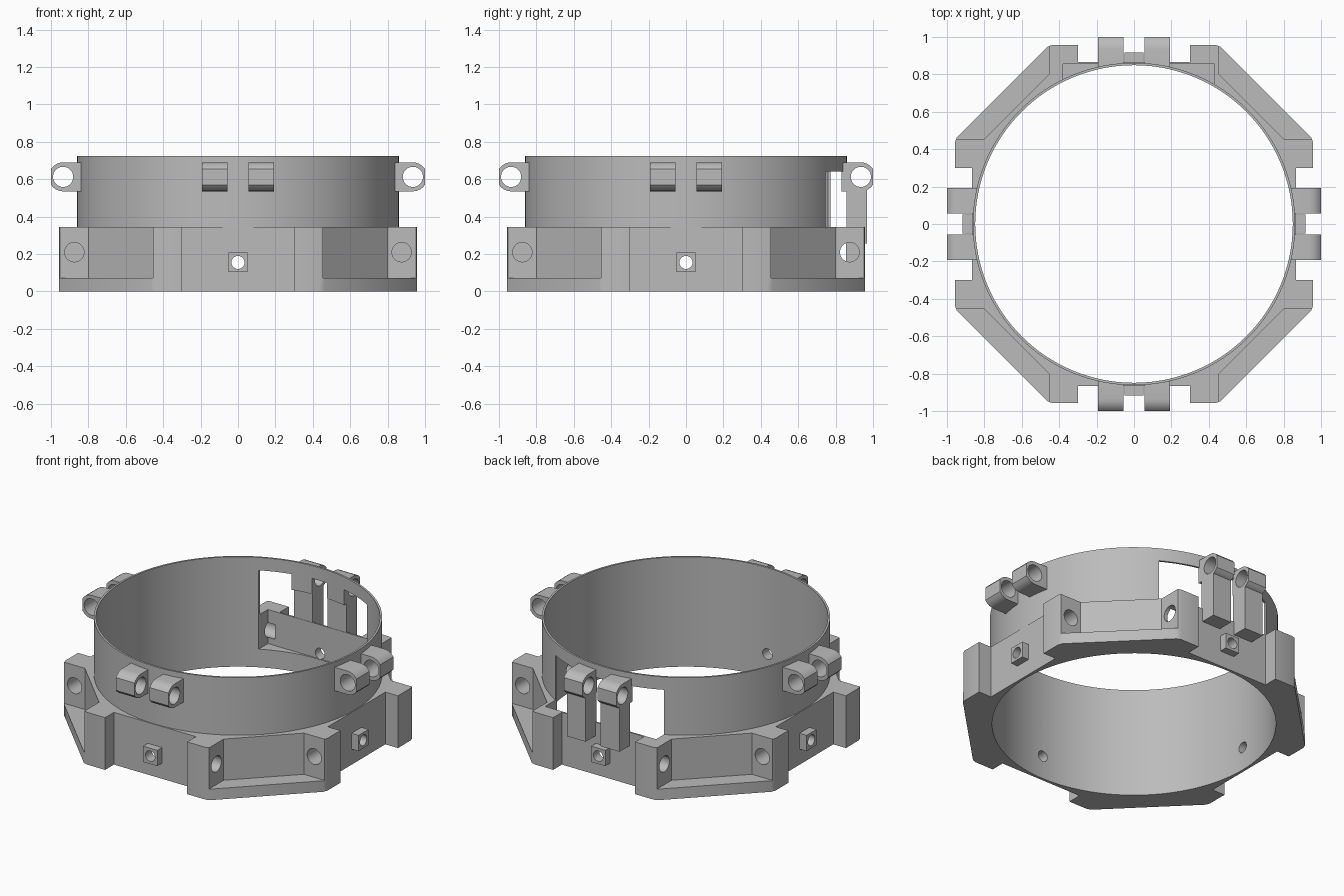
import bpy, bmesh, math
from mathutils import Matrix, Vector

if "Cube" in bpy.data.objects:
    bpy.data.objects.remove(bpy.data.objects["Cube"])

grey = bpy.data.materials.new("plain_grey")
grey.use_nodes = True
grey.diffuse_color = (0.5, 0.5, 0.5, 1)
grey.node_tree.nodes["Principled BSDF"].inputs["Base Color"].default_value = (0.5, 0.5, 0.5, 1)

TURNS = [Matrix.Rotation(math.pi / 2 * k, 4, 'Z') for k in range(4)]
# Axis maps: profile (u, v) extruded along z, x or y
ALONG = {
    'z': lambda u, v, w: Vector((u, v, w)),
    'x': lambda u, v, w: Vector((w, u, v)),
    'y': lambda u, v, w: Vector((u, w, v)),
}


def circle(u, v, r, n):
    return [(u + r * math.cos(2 * math.pi * i / n), v + r * math.sin(2 * math.pi * i / n))
            for i in range(n)]


def rect(u0, u1, v0, v1):
    return [(u0, v0), (u1, v0), (u1, v1), (u0, v1)]


def prism(bm, pts, lo, hi, axis='z', turns=(0,)):
    """Extrude a closed profile from lo to hi, repeated at quarter turns."""
    for k in turns:
        ends = [[bm.verts.new(TURNS[k] @ ALONG[axis](u, v, w)) for u, v in pts] for w in (lo, hi)]
        n = len(pts)
        bm.faces.new(ends[0][::-1])
        bm.faces.new(ends[1])
        for i in range(n):
            j = (i + 1) % n
            bm.faces.new((ends[0][i], ends[0][j], ends[1][j], ends[1][i]))


def make(name, build):
    bm = bmesh.new()
    build(bm)
    bmesh.ops.recalc_face_normals(bm, faces=bm.faces)
    mesh = bpy.data.meshes.new(name)
    bm.to_mesh(mesh)
    bm.free()
    mesh.materials.append(grey)
    ob = bpy.data.objects.new(name, mesh)
    bpy.context.scene.collection.objects.link(ob)
    return ob


def cut(ob, build):
    """Subtract a shape, bake the result and drop the cutter."""
    cutter = make("cutter", build)
    cutter.hide_render = True
    mod = ob.modifiers.new("cut", 'BOOLEAN')
    mod.operation, mod.solver, mod.object = 'DIFFERENCE', 'EXACT', cutter
    bpy.context.view_layer.update()
    graph = bpy.context.evaluated_depsgraph_get()
    mesh = bpy.data.meshes.new_from_object(ob.evaluated_get(graph))
    ob.modifiers.clear()
    ob.data = mesh
    bpy.data.objects.remove(cutter)


ALL = range(4)
LUG_Z = 0.6125
BACK = 0


def bore(r):
    return lambda bm: prism(bm, circle(0, 0, r, 128), -0.5, 1.5)


def port_holes(bm):
    prism(bm, circle(0, 0.155, 0.035, 24), 0.75, 1.1, 'y', ALL)


def window(depth):
    return lambda bm: prism(bm, rect(-0.38, 0.43, 0.12, 0.64), 0.4, depth, 'y')


# Thin cylindrical wall with a rear window
ring = make("ring_wall", lambda bm: prism(bm, circle(0, 0, 0.862, 128), 0, 0.725))
cut(ring, bore(0.849))
cut(ring, window(1.1))
cut(ring, port_holes)

# Octagonal base with four notched sides
quarter = [(0.866, 0.30), (0.958, 0.30), (0.958, 0.435), (0.948, 0.462),
           (0.462, 0.948), (0.435, 0.958), (0.30, 0.958), (0.30, 0.866)]
outline = [tuple((t @ Vector((x, y, 0)))[:2]) for t in TURNS for x, y in quarter]
base = make("octagon_base", lambda bm: prism(bm, outline, 0, 0.345))
cut(base, bore(0.856))

# Diagonal pockets that leave an ear at each end
pocket = [(0.455, 0.80), (0.80, 0.455), (1.3, 0.455), (1.3, 1.3), (0.455, 1.3)]
cut(base, lambda bm: prism(bm, pocket, 0.073, 0.6, 'z', ALL))


# Blind bolt holes in the ears
def ear_holes(bm):
    for side in (1, -1):
        prism(bm, circle(side * 0.875, 0.21, 0.052, 32), 0.33, 0.6, 'y', ALL)


cut(base, ear_holes)
cut(base, window(0.855))
cut(base, port_holes)

# Small port bosses in the middle of each side
bosses = make("port_bosses",
              lambda bm: prism(bm, rect(-0.052, 0.052, 0.103, 0.207), 0.86, 0.916, 'y', ALL))
cut(bosses, port_holes)

# Paired hinge lugs with rounded, flattened ends
arc = [math.radians(a) for a in (-90, -76, -62, -48, -33, 33, 48, 62, 76, 90)]
lug = [(0.80, LUG_Z - 0.0775)]
lug += [(0.935 + 0.0775 * math.cos(a), LUG_Z + 0.0775 * math.sin(a)) for a in arc]
lug += [(0.80, LUG_Z + 0.0775)]


def lug_pairs(bm):
    for lo in (-0.192, 0.055):
        prism(bm, lug, lo, lo + 0.137, 'x', ALL)


lugs = make("hinge_lugs", lug_pairs)
cut(lugs, bore(0.853))


def pin_holes(bm):
    prism(bm, circle(0.935, LUG_Z, 0.054, 32), -0.3, 0.3, 'x', ALL)


cut(lugs, pin_holes)


# Long legs under the rear lugs
def leg_pair(bm):
    for lo in (-0.192, 0.055):
        prism(bm, rect(0.857, 0.968, 0.255, 0.55), lo, lo + 0.137, 'x', (BACK,))


legs = make("rear_legs", leg_pair)
cut(legs, pin_holes)

# Smooth round walls, keep corners crisp
for ob in (ring, base, bosses, lugs, legs):
    bpy.ops.object.select_all(action='DESELECT')
    ob.select_set(True)
    bpy.context.view_layer.objects.active = ob
    bpy.ops.object.shade_smooth_by_angle(angle=math.radians(25))
